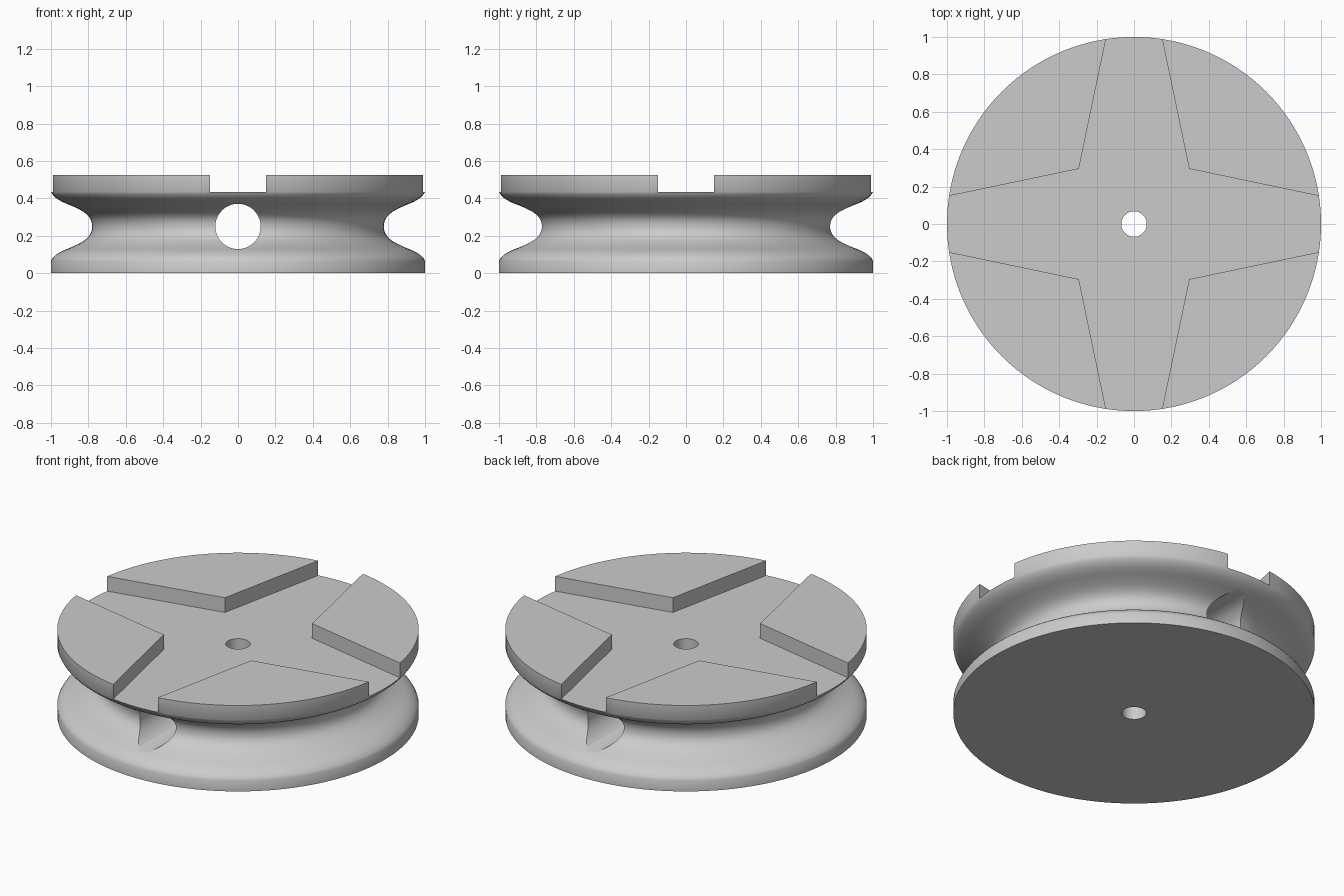
import bpy
import math

default = bpy.data.objects.get("Cube")
if default:
    bpy.data.objects.remove(default, do_unlink=True)

SEGMENTS = 128
FLOOR, TOP, MID = 0.435, 0.525, 0.25

grey = bpy.data.materials.new("light grey")
grey.use_nodes = True
grey.diffuse_color = (0.6, 0.6, 0.6, 1)
grey.node_tree.nodes["Principled BSDF"].inputs["Base Color"].default_value = (0.6, 0.6, 0.6, 1)


def mesh_object(name, verts, faces):
    mesh = bpy.data.meshes.new(name)
    mesh.from_pydata(verts, [], faces)
    obj = bpy.data.objects.new(name, mesh)
    bpy.context.collection.objects.link(obj)
    mesh.materials.append(grey)
    return obj


def stacked_rings(name, rings):
    """Skin a list of equal rings and cap both ends."""
    n = len(rings[0])
    verts = [v for ring in rings for v in ring]
    faces = [(k * n + i, k * n + (i + 1) % n, (k + 1) * n + (i + 1) % n, (k + 1) * n + i)
             for k in range(len(rings) - 1) for i in range(n)]
    faces.append(tuple(reversed(range(n))))
    faces.append(tuple(range(len(verts) - n, len(verts))))
    return mesh_object(name, verts, faces)


def circle(r, z, n=SEGMENTS):
    return [(r * math.cos(math.tau * i / n), r * math.sin(math.tau * i / n), z) for i in range(n)]


def bezier(a, b, c, d, steps):
    for i in range(steps):
        t = i / steps
        s = 1 - t
        yield tuple(s**3 * p + 3 * s * s * t * q + 3 * s * t * t * u + t**3 * v
                    for p, q, u, v in zip(a, b, c, d))


# Grooved wheel: lower half of the groove, mirrored about its middle
lip, bend, waist = (1, 0.065), (0.9, 0.135), (0.78, MID)
groove = list(bezier(lip, (0.985, 0.1), (0.94, 0.12), bend, 8))
groove += list(bezier(bend, (0.83, 0.165), (0.78, 0.19), waist, 12))
profile = [(1, 0)] + groove + [waist]
profile += [(r, 2 * MID - z) for r, z in reversed(groove)] + [(1, TOP)]
wheel = stacked_rings("grooved_wheel", [circle(r, z) for r, z in profile])

# Star-shaped recess that leaves four raised pads
star = []
arm = [(1.1, -0.127), (1.1, 0.127), (0.295, 0.295)]
for x, y in arm:
    star.append((x, y))
for _ in range(3):
    star += [(-y, x) for x, y in star[-3:]]
recess = stacked_rings("recess_cutter", [[(x, y, z) for x, y in star] for z in (FLOOR, 0.7)])

# Axle hole and cross hole through the groove
axle = stacked_rings("axle_cutter", [circle(0.068, z, 48) for z in (-0.2, 0.8)])
cross = stacked_rings("cross_hole_cutter", [circle(0.121, z, 64) for z in (-1.2, 1.2)])
cross.rotation_euler.x = math.pi / 2
cross.location.z = MID

bpy.ops.object.select_all(action="DESELECT")
wheel.select_set(True)
bpy.context.view_layer.objects.active = wheel
bpy.context.view_layer.update()
for cutter in (recess, axle, cross):
    cut = wheel.modifiers.new(cutter.name, "BOOLEAN")
    cut.operation = "DIFFERENCE"
    cut.solver = "EXACT"
    cut.object = cutter
    bpy.ops.object.modifier_apply(modifier=cut.name)
    bpy.data.objects.remove(cutter, do_unlink=True)

bpy.ops.object.shade_smooth_by_angle(angle=math.radians(30))
